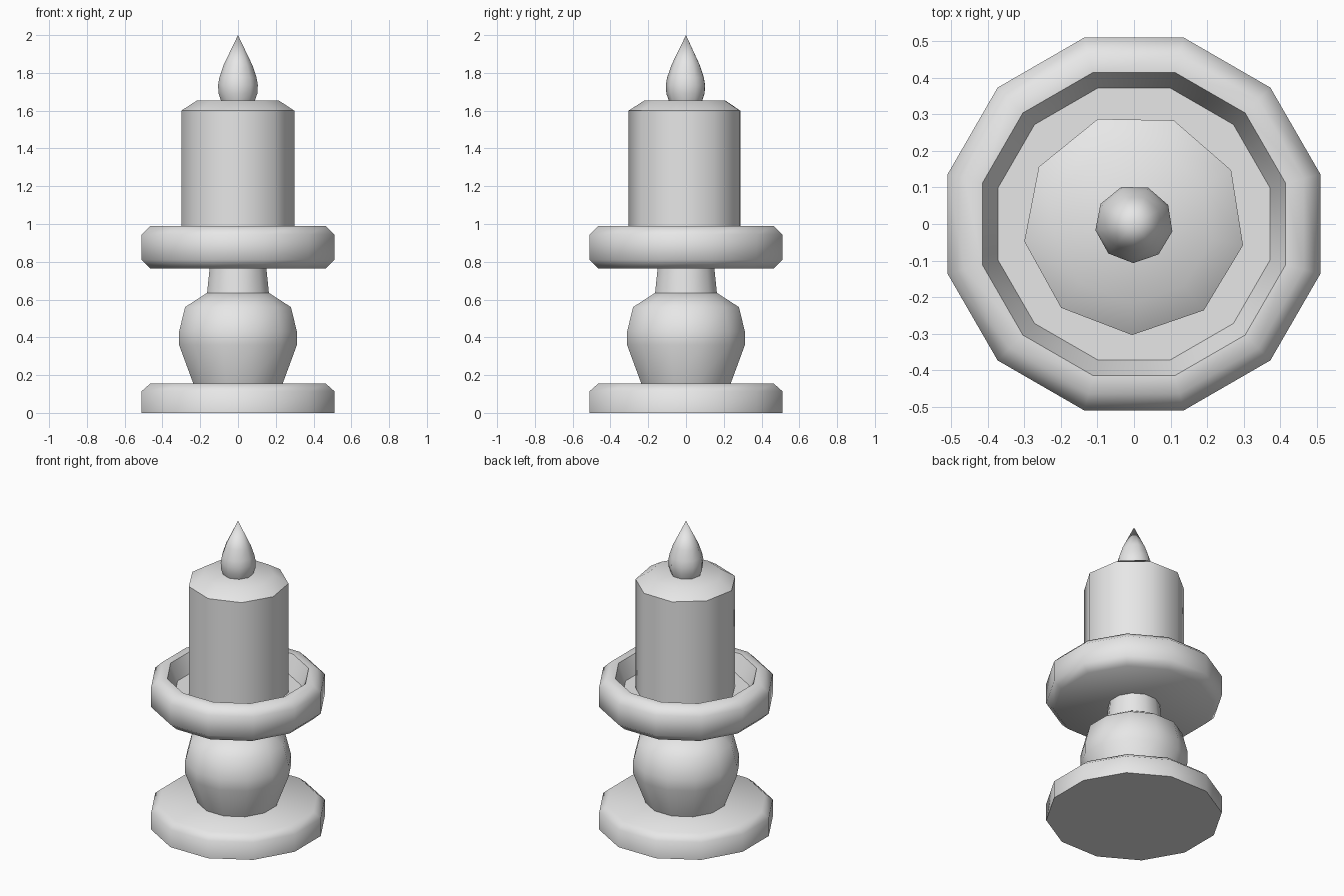
import bpy
import bmesh
import math

cube = bpy.data.objects.get("Cube")
if cube:
    bpy.data.objects.remove(cube, do_unlink=True)

grey = bpy.data.materials.new("plain_grey")
grey.use_nodes = True
colour = (0.8, 0.8, 0.8, 1.0)
grey.diffuse_color = colour
grey.node_tree.nodes["Principled BSDF"].inputs["Base Color"].default_value = colour


def lathe(name, profile, sides, start):
    """Turn a (radius, z) profile, bottom to top, round the z axis."""
    bm = bmesh.new()
    rings = []
    for r, z in profile:
        if r == 0:
            rings.append([bm.verts.new((0, 0, z))] * sides)
            continue
        angles = [start + math.tau * i / sides for i in range(sides)]
        rings.append([bm.verts.new((r * math.cos(a), r * math.sin(a), z)) for a in angles])
    for low, high in zip(rings, rings[1:]):
        for i in range(sides):
            j = (i + 1) % sides
            corners = dict.fromkeys((low[i], low[j], high[j], high[i]))
            bm.faces.new(list(corners))
    # Close the open ends
    if profile[0][0] > 0:
        bm.faces.new(rings[0][::-1])
    if profile[-1][0] > 0:
        bm.faces.new(rings[-1])
    mesh = bpy.data.meshes.new(name)
    bm.to_mesh(mesh)
    bm.free()
    mesh.materials.append(grey)
    obj = bpy.data.objects.new(name, mesh)
    bpy.context.collection.objects.link(obj)
    bpy.ops.object.select_all(action="DESELECT")
    obj.select_set(True)
    bpy.context.view_layer.objects.active = obj
    bpy.ops.object.shade_smooth_by_angle(angle=math.radians(50))
    return obj


TWELVE = math.radians(15)
NINE = math.radians(-91)

# Holder: foot, rounded stem with neck, and hollow dish
lathe("foot", [(0.528, 0), (0.528, 0.115), (0.481, 0.155)], 12, TWELVE)
lathe("stem", [(0.243, 0.15), (0.323, 0.36), (0.323, 0.43), (0.29, 0.56), (0.17, 0.635)], 12, TWELVE)
lathe("neck", [(0.17, 0.63), (0.155, 0.77)], 12, TWELVE)
lathe("dish", [(0.481, 0.765), (0.528, 0.81), (0.528, 0.945), (0.481, 0.99),
               (0.43, 0.99), (0.385, 0.88)], 12, TWELVE)

# Candle with bevelled top, and its flame
lathe("candle", [(0.304, 0.87), (0.304, 1.6), (0.218, 1.655)], 9, NINE)
lathe("flame", [(0.09, 1.65), (0.104, 1.69), (0.107, 1.735), (0.1, 1.775), (0.078, 1.84), (0, 2)], 9, NINE)
